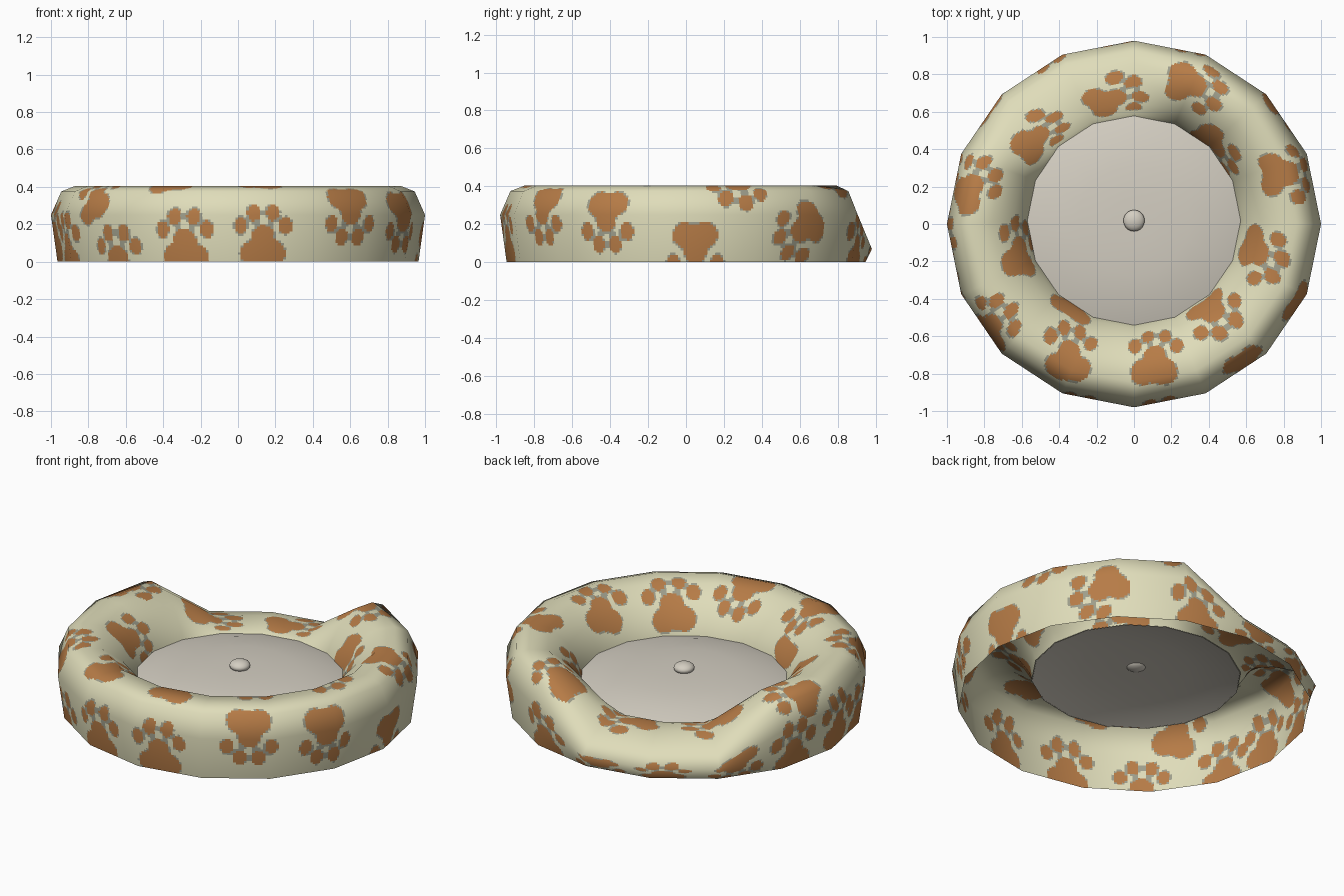
import bpy, bmesh, math
from mathutils import Vector

if "Cube" in bpy.data.objects:
    bpy.data.objects.remove(bpy.data.objects["Cube"])

def mat(name, c):
    m = bpy.data.materials.new(name)
    m.diffuse_color = (*c, 1)
    m.use_nodes = True
    m.node_tree.nodes["Principled BSDF"].inputs["Base Color"].default_value = m.diffuse_color
    return m

CREAM = mat("cream fabric", (0.74, 0.72, 0.49))
BROWN = mat("paw brown", (0.47, 0.20, 0.062))
GREY = mat("paw grey", (0.34, 0.34, 0.26))
CUSH = mat("cushion beige", (0.66, 0.62, 0.54))

N = 16            # sides of the bed
SUB = 26          # fine steps per side, so the paws can be coloured faces
YC = 0.018        # slight offset of the cushion
# bolster section: radius, height, height at the lowered entrance
PROF = [(0.965, 0, 0), (1.0, 0.25, 0.07), (0.945, 0.375, 0.13), (0.87, 0.405, 0.17),
        (0.76, 0.395, 0.195), (0.65, 0.31, 0.19), (0.59, 0.22, 0.175), (0.57, 0.165, 0.165)]
LOW = (4, 5, 6)   # corners of the lowered entrance

def corner(j, k):
    r, z, zl = PROF[k]
    a = 2 * math.pi * j / N
    off = YC * min(1, max(0, (0.95 - r) / 0.35))
    return Vector((r * math.cos(a), 0.98 * r * math.sin(a) + off, zl if j % N in LOW else z))

def corner_normal(j, k):
    ka, kb = max(k - 1, 0), min(k + 1, len(PROF) - 1)
    return (corner(j + 1, k) - corner(j - 1, k)).cross(corner(j, kb) - corner(j, ka)).normalized()

def blend(f, j, t, k, q):
    return f(j, k).lerp(f(j + 1, k), t).lerp(f(j, k + 1).lerp(f(j + 1, k + 1), t), q)

# rows along the section: segment, fraction, arc length, radius
rows, s = [], 0.0
for k in range(len(PROF) - 1):
    (r0, z0, _), (r1, z1, _) = PROF[k], PROF[k + 1]
    seg = math.hypot(r1 - r0, z1 - z0)
    n = max(2, round(seg / 0.0125))
    rows += [(k, i / n, s + seg * i / n, r0 + (r1 - r0) * i / n) for i in range(n)]
    s += seg
rows.append((len(PROF) - 2, 1.0, s, PROF[-1][0]))

# paws: angle round the bed, distance up the section, toe heading (90 = up and inward)
RIM_PAWS = [(70, .52, 186), (103, .68, 198), (142, .655, 173), (169, .40, 145), (198, .72, 158),
            (217, .32, 110), (245, .495, 108), (278, .54, 79), (310, .76, 275), (347, .70, 251),
            (19, .515, 257), (47, .80, 170), (235, .84, 90)]
WALL_UP = [(253, .06), (278, .08), (228, -.03), (72, .05), (117, .08), (162, .05), (183, .1), (200, .04)]
WALL_DOWN = [(308, .32), (334, .28), (3, .11), (95, .16), (141, .18)]
paws = []
for a, s0, h in (RIM_PAWS + [(*p, 90) for p in WALL_UP] + [(*p, 270) for p in WALL_DOWN]
                 + [(42, .2, 215)]):
    r0 = min(rows, key=lambda w: abs(w[2] - s0))[3]
    h = math.radians(h)
    paws.append((math.radians(a), s0, r0, math.cos(h), math.sin(h)))

# one half of a paw: pad lobes (x, y, radius) and toes; x is mirrored
PAD = [(.055, -.035, .068), (0, -.01, .085), (0, .055, .062)]
TOES = [(.052, .185), (.122, .115)]
LINKS = [((0, .185), TOES[0]), (TOES[0], TOES[1]), (TOES[0], (.02, .06))]

def paw_colour(x, y):
    """1 brown, 2 grey, 0 none, in the paw's own plane"""
    x = abs(x)
    m = min(math.hypot(x - cx, y - cy) - r for cx, cy, r in PAD)
    for tx, ty in TOES:
        m = min(m, math.hypot((x - tx) / .036, (y - ty) / .046) * .04 - .04)
    if m < 0:
        return 1
    if m < 0.006:
        return 2
    for (ax, ay), (bx, by) in LINKS:
        vx, vy = bx - ax, by - ay
        t = min(1, max(0, ((x - ax) * vx + (y - ay) * vy) / (vx * vx + vy * vy)))
        if math.hypot(x - ax - t * vx, y - ay - t * vy) < .018:
            return 2
    return 0

def colour(a, s, r):
    best = 0
    for a0, s0, r0, hx, hy in paws:
        dv = s - s0
        du = ((a - a0 + math.pi) % (2 * math.pi) - math.pi) * (r + r0) / 2
        if max(abs(dv), abs(du)) > .25:
            continue
        c = paw_colour(du * hy - dv * hx, du * hx + dv * hy)
        if c == 1:
            return 1
        best = best or c
    return best

# bolster: sixteen-sided ring with a lowered entrance and painted paws
M, R = N * SUB, len(rows)
verts, normals, faces, cols = [], [], [], []
for i in range(M):
    j, t = i // SUB, (i % SUB) / SUB
    for k, q, _, _ in rows:
        verts.append(blend(corner, j, t, k, q))
        normals.append(blend(corner_normal, j, t, k, q).normalized())
for i in range(M):
    a, n = 2 * math.pi * (i + .5) / M, (i + 1) % M
    for w in range(R - 1):
        faces.append((i * R + w, n * R + w, n * R + w + 1, i * R + w + 1))
        cols.append(colour(a, (rows[w][2] + rows[w + 1][2]) / 2, rows[w][3]))
me = bpy.data.meshes.new("bolster")
me.from_pydata(verts, [], faces)
for m in (CREAM, BROWN, GREY):
    me.materials.append(m)
me.polygons.foreach_set("material_index", cols)
me.polygons.foreach_set("use_smooth", [True] * len(faces))
me.normals_split_custom_set_from_vertices(normals)
bpy.context.collection.objects.link(bpy.data.objects.new("bolster", me))

# cushion: shallow sixteen-sided dome
bm = bmesh.new()
rings = [[bm.verts.new((r * math.cos(2 * math.pi * j / N), .98 * r * math.sin(2 * math.pi * j / N) + YC, z))
          for j in range(N)] for r, z in [(.575, .165), (.48, .192), (.3, .215), (.12, .222)]]
for lo, hi in zip(rings, rings[1:]):
    for j in range(N):
        bm.faces.new((lo[j], lo[(j + 1) % N], hi[(j + 1) % N], hi[j]))
bm.faces.new(rings[-1])
for f in bm.faces:
    f.smooth = True
me = bpy.data.meshes.new("cushion")
bm.to_mesh(me)
bm.free()
me.materials.append(CUSH)
bpy.context.collection.objects.link(bpy.data.objects.new("cushion", me))

# button in the middle of the cushion
bpy.ops.mesh.primitive_uv_sphere_add(segments=20, ring_count=12, radius=.057, location=(0, YC, .236))
b = bpy.context.object
b.name = "button"
b.scale.z = .55
b.data.materials.append(CUSH)
bpy.ops.object.shade_smooth()
